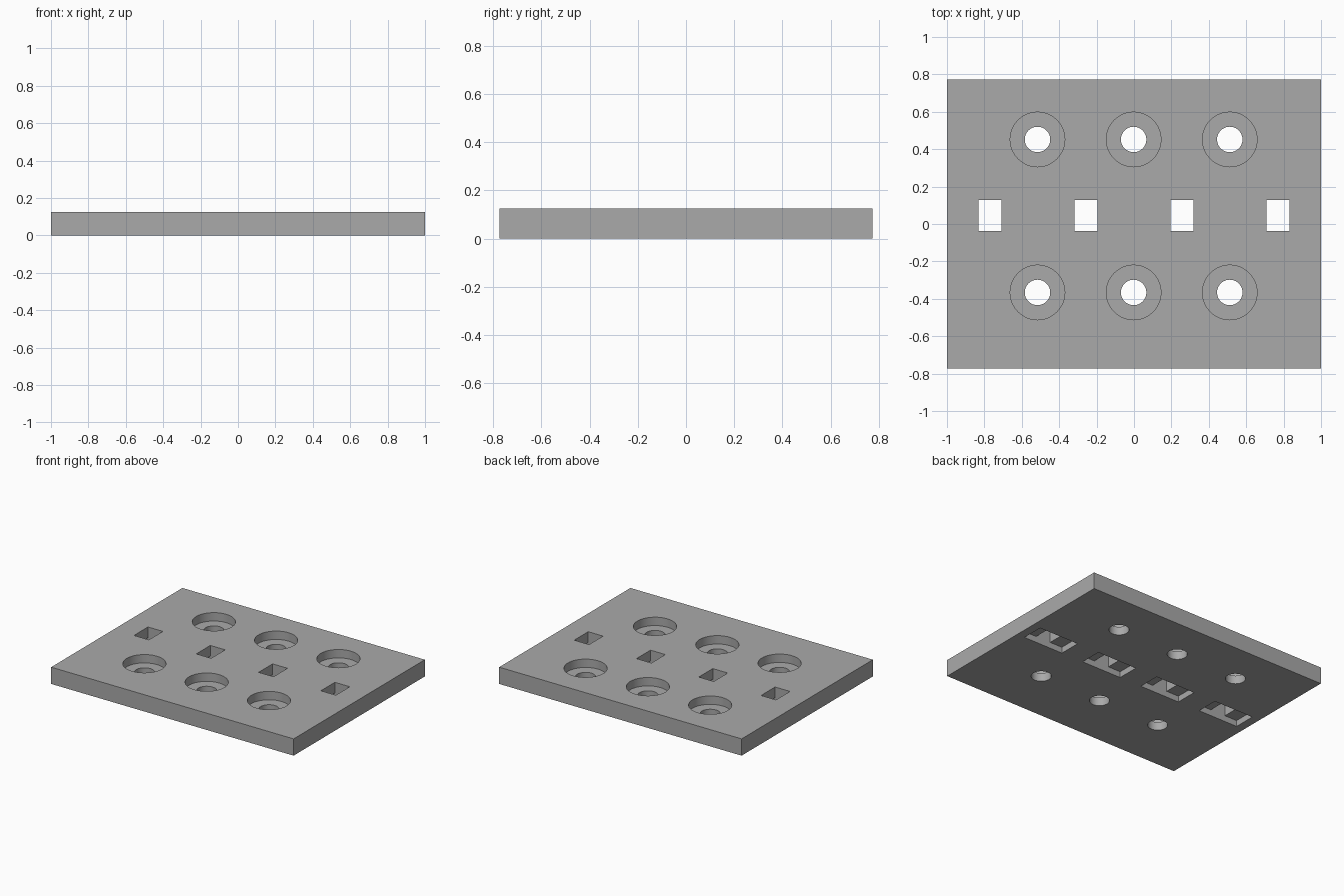
import bpy
import bmesh
import math
from mathutils import Matrix, Vector

if "Cube" in bpy.data.objects:
    bpy.data.objects.remove(bpy.data.objects["Cube"], do_unlink=True)

THICK = 0.125
PITCH = 0.514
SCREWS = [(i * PITCH - 0.002, y) for i in (-1, 0, 1) for y in (-0.366, 0.452)]
SLOTS = [((i - 1.5) * PITCH, 0.046) for i in range(4)]


def add_box(bm, x, y, z0, z1, sx, sy):
    place = Matrix.Translation((x, y, (z0 + z1) / 2))
    bmesh.ops.create_cube(bm, size=1, matrix=place @ Matrix.Diagonal((sx, sy, z1 - z0, 1)))


def add_cylinder(bm, x, y, z0, z1, radius):
    bmesh.ops.create_cone(bm, cap_ends=True, segments=64, radius1=radius, radius2=radius,
                          depth=z1 - z0, matrix=Matrix.Translation((x, y, (z0 + z1) / 2)))


def make_object(name, bm):
    mesh = bpy.data.meshes.new(name)
    bm.to_mesh(mesh)
    bm.free()
    obj = bpy.data.objects.new(name, mesh)
    bpy.context.collection.objects.link(obj)
    return obj


grey = bpy.data.materials.new("plain_grey")
grey.use_nodes = True
grey.diffuse_color = (0.4, 0.4, 0.4, 1)
grey.node_tree.nodes["Principled BSDF"].inputs["Base Color"].default_value = (0.4, 0.4, 0.4, 1)

# Plate
bm = bmesh.new()
add_box(bm, 0, 0, 0, THICK, 2, 1.546)
plate = make_object("mounting_plate", bm)
plate.data.materials.append(grey)

# Recesses: round counterbores from above, long pockets from below
bm = bmesh.new()
for x, y in SCREWS:
    add_cylinder(bm, x, y, 0.0625, THICK + 0.1, 0.146)
for x, y in SLOTS:
    add_box(bm, x, y, -0.1, 0.045, 0.33, 0.165)
recesses = make_object("recess_cutter", bm)

# Openings through the full thickness
bm = bmesh.new()
for x, y in SCREWS:
    add_cylinder(bm, x, y, -0.2, THICK + 0.2, 0.068)
for x, y in SLOTS:
    add_box(bm, x, y, -0.2, THICK + 0.2, 0.123, 0.165)
openings = make_object("opening_cutter", bm)

# Cut the plate
bpy.context.view_layer.objects.active = plate
for cutter in (recesses, openings):
    cutter.hide_render = True
    cut = plate.modifiers.new(cutter.name, "BOOLEAN")
    cut.operation = "DIFFERENCE"
    cut.solver = "EXACT"
    cut.object = cutter
    bpy.ops.object.modifier_apply(modifier=cut.name)
    bpy.data.objects.remove(cutter, do_unlink=True)

# Smooth bore walls, sharp edges
bpy.ops.object.select_all(action="DESELECT")
plate.select_set(True)
bpy.ops.object.shade_smooth_by_angle(angle=math.radians(30))
